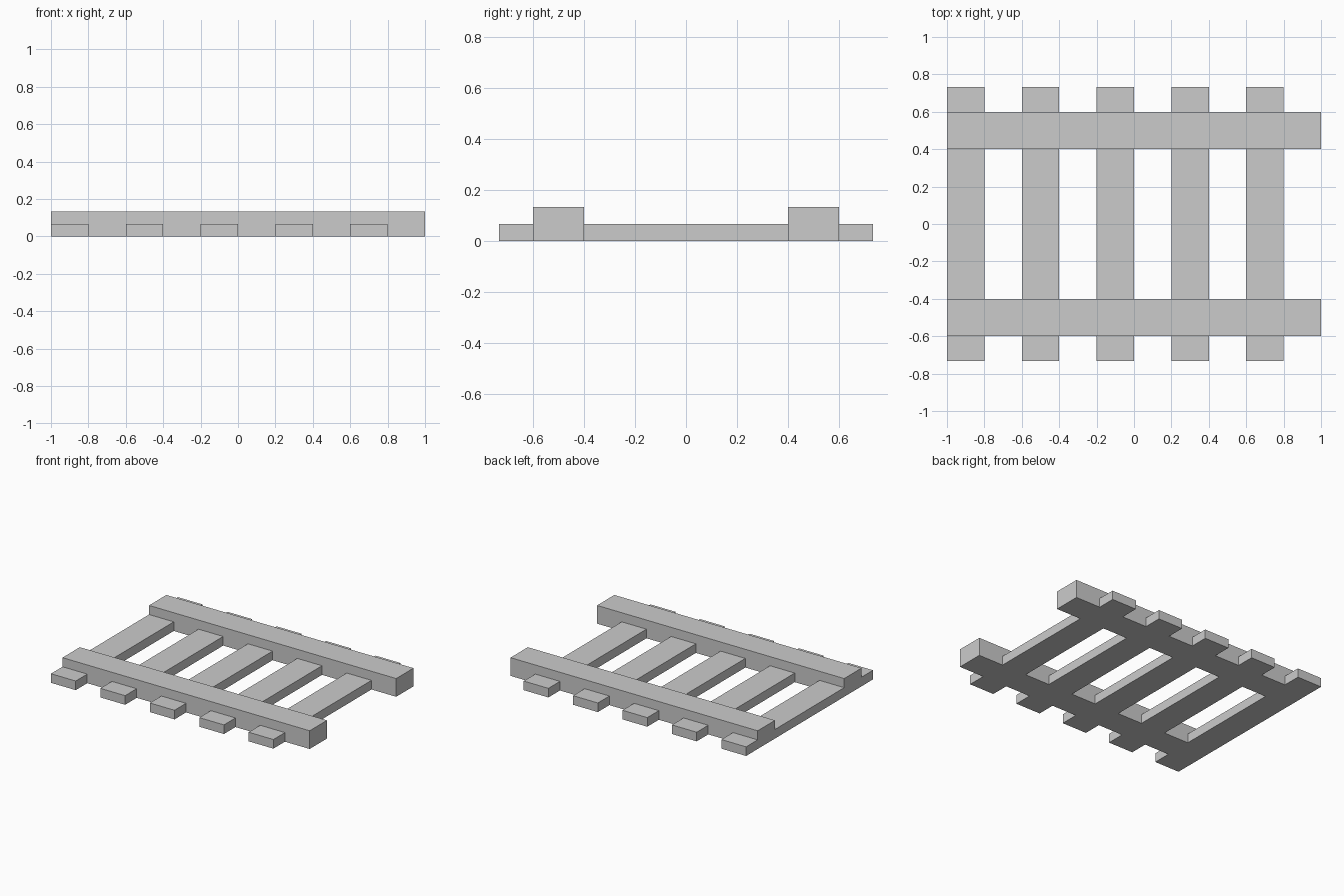
import bpy
import bmesh
from mathutils import Matrix, Vector

if "Cube" in bpy.data.objects:
    bpy.data.objects.remove(bpy.data.objects["Cube"])


def box(name, lo, hi):
    lo, hi = Vector(lo), Vector(hi)
    bm = bmesh.new()
    bmesh.ops.create_cube(bm, size=1.0)
    bmesh.ops.scale(bm, vec=hi - lo, verts=bm.verts)
    mesh = bpy.data.meshes.new(name)
    bm.to_mesh(mesh)
    bm.free()
    obj = bpy.data.objects.new(name, mesh)
    obj.location = (lo + hi) / 2
    bpy.context.collection.objects.link(obj)
    return obj


UNIT = 2 / 30  # thickness of a sleeper

# Two long rails, full height down to the ground
for name, y in (("front_rail", -0.5), ("back_rail", 0.5)):
    box(name, (-1, y - 0.1, 0), (1, y + 0.1, 2 * UNIT))

# Five evenly spaced sleepers, the first flush with the left end of the rails
for i in range(5):
    x = -1 + 0.4 * i
    box(f"sleeper_{i + 1}", (x, -11 * UNIT, 0), (x + 0.2, 11 * UNIT, UNIT))
